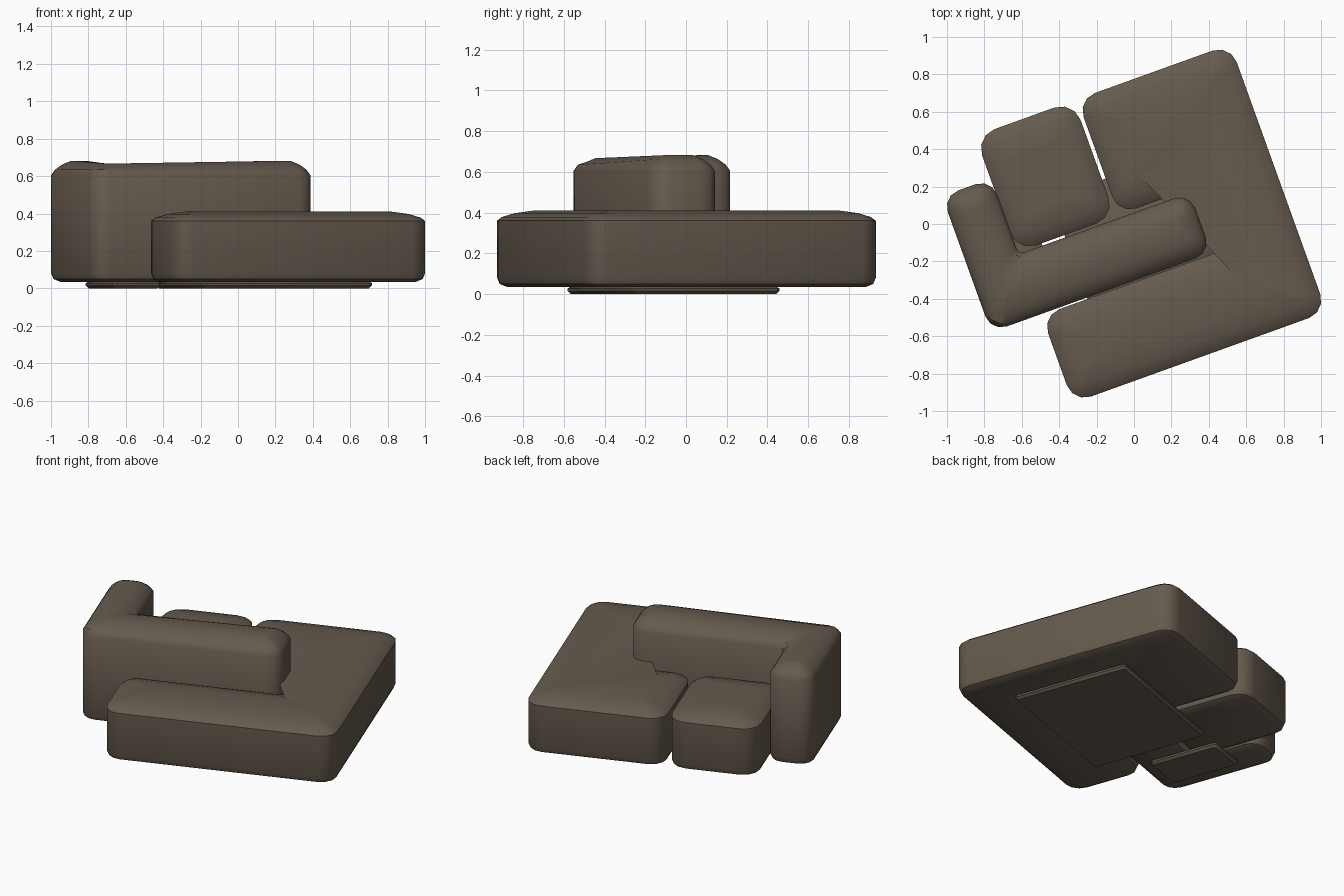
import bpy, bmesh, math
from mathutils import Vector

cube = bpy.data.objects.get("Cube")
if cube:
    bpy.data.objects.remove(cube)

TURN = math.radians(19.8)   # whole sofa is turned on the floor

fabric = bpy.data.materials.new("brown fabric")
fabric.use_nodes = True
colour = (0.13, 0.103, 0.076, 1)
fabric.diffuse_color = colour
fabric.node_tree.nodes["Principled BSDF"].inputs["Base Color"].default_value = colour


def outline(corners, inset, radius, inner_radius, steps):
    """Counter-clockwise outline moved inwards, with every corner rounded."""
    points = []
    count = len(corners)
    for i in range(count):
        here = Vector(corners[i])
        a = (here - Vector(corners[i - 1])).normalized()
        b = (Vector(corners[(i + 1) % count]) - here).normalized()
        cross = a.x * b.y - a.y * b.x
        na, nb = Vector((-a.y, a.x)), Vector((-b.y, b.x))
        tip = here + (na + nb) * inset / (1 + na.dot(nb))
        r = max(radius - inset * 0.7, 0.015) if cross > 0 else inner_radius + inset * 0.5
        start, end = tip - a * r, tip + b * r
        centre = start + end - tip
        for k in range(steps + 1):
            t = k / steps * math.pi / 2
            points.append(centre + (start - centre) * math.cos(t) + (end - centre) * math.sin(t))
    return points


def padded(name, corners, profile, radius, inner_radius=0.015, steps=3, sag=None):
    """Stack inset outlines along a profile of (inset, height)."""
    bm = bmesh.new()
    rings = []
    for inset, z in profile:
        ring = outline(corners, inset, radius, inner_radius, steps)
        rings.append([bm.verts.new((p.x, p.y, z - (sag(p, z) if sag else 0))) for p in ring])
    for low, high in zip(rings, rings[1:]):
        for i in range(len(low)):
            j = (i + 1) % len(low)
            bm.faces.new((low[i], low[j], high[j], high[i]))
    bm.faces.new(rings[0][::-1])
    top = bm.faces.new(rings[-1])
    bmesh.ops.triangulate(bm, faces=[top])
    mesh = bpy.data.meshes.new(name)
    bm.to_mesh(mesh)
    bm.free()
    mesh.materials.append(fabric)
    obj = bpy.data.objects.new(name, mesh)
    bpy.context.collection.objects.link(obj)
    obj.rotation_euler.z = TURN
    bpy.ops.object.select_all(action="DESELECT")
    obj.select_set(True)
    bpy.context.view_layer.objects.active = obj
    bpy.ops.object.shade_smooth_by_angle(angle=math.radians(35))
    return obj


def box(u0, u1, v0, v1):
    return [(u0, v0), (u1, v0), (u1, v1), (u0, v1)]


base = [(0.045, 0.035), (0.012, 0.05), (0, 0.08)]
seat_profile = base + [(0, 0.36), (0.022, 0.378), (0.08, 0.397), (0.16, 0.41)]
back_profile = base + [(0, 0.605), (0.02, 0.635), (0.055, 0.662), (0.1, 0.682)]
plinth_profile = [(0.012, 0), (0, 0.015), (0, 0.027), (0.012, 0.037)]

# Large seat, wrapping round the end of the backrest
padded("large_seat",
       [(-0.63, -0.79), (0.81, -0.79), (0.81, 0.73), (-0.06, 0.73),
        (-0.06, 0.075), (0.355, 0.075), (0.355, -0.293), (-0.63, -0.293)],
       seat_profile, 0.1)

# Small seat between the armrest and the large seat
padded("small_seat", box(-0.64, -0.08, 0.07, 0.73), seat_profile, 0.11)

# Backrest and armrest in one L shape, slightly sunken at the corner
padded("backrest_and_arm",
       [(-0.915, -0.285), (0.337, -0.285), (0.337, 0.057),
        (-0.635, 0.057), (-0.635, 0.487), (-0.915, 0.487)],
       back_profile, 0.09, 0.03,
       sag=lambda p, z: 0.015 if z > 0.65 and p.x < -0.5 and p.y < 0.2 else 0)

# Low plinths underneath
padded("large_plinth", box(-0.37, 0.59, -0.49, 0.28), plinth_profile, 0.015, steps=1)
padded("small_plinth", box(-0.77, -0.50, -0.18, 0.28), plinth_profile, 0.015, steps=1)
